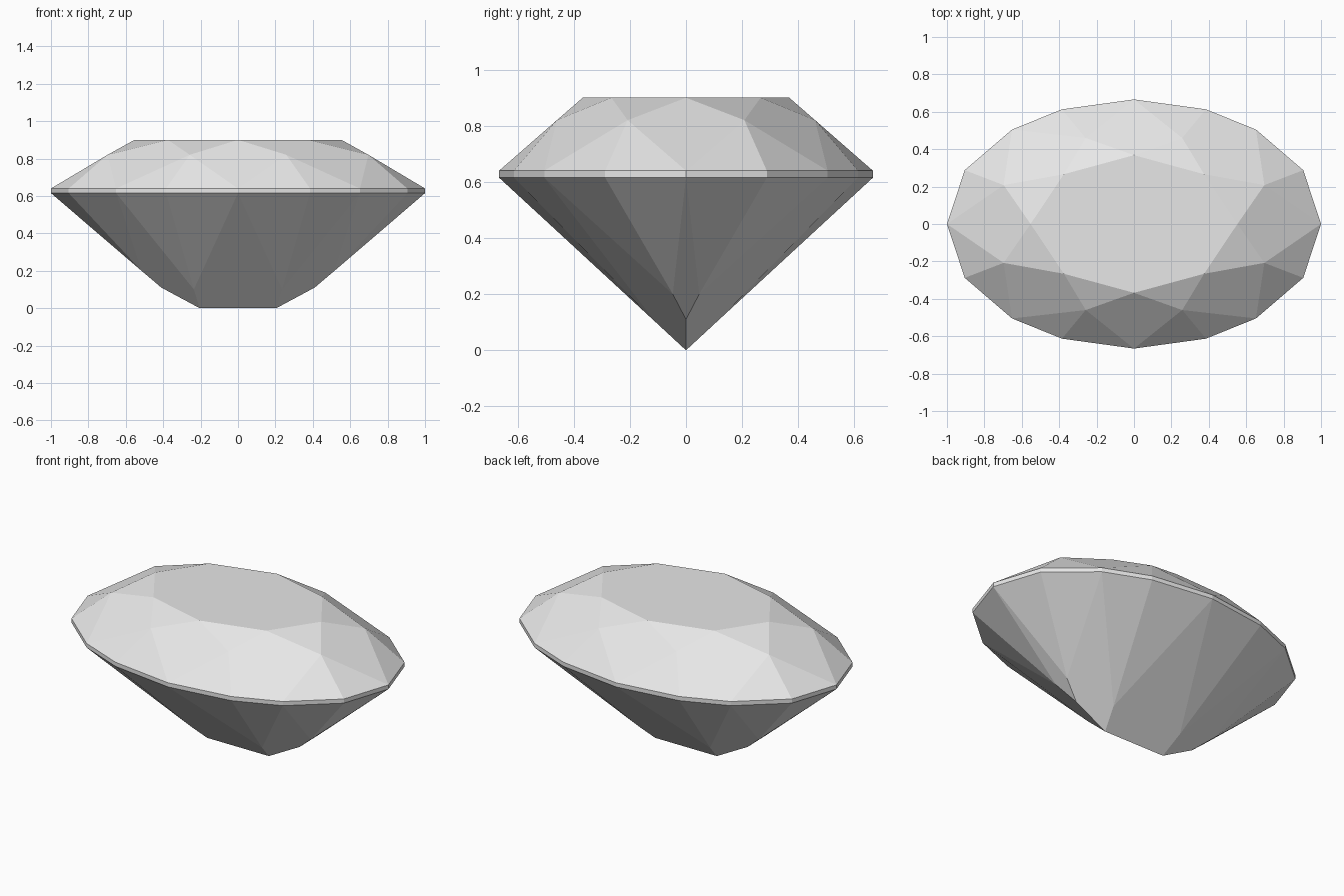
import bpy, bmesh

cube = bpy.data.objects.get("Cube")
if cube:
    bpy.data.objects.remove(cube, do_unlink=True)

mat = bpy.data.materials.new("pale_grey")
mat.use_nodes = True
GREY = (0.8, 0.8, 0.8, 1)
mat.diffuse_color = GREY
mat.node_tree.nodes["Principled BSDF"].inputs["Base Color"].default_value = GREY


def ring(bm, quarter, z):
    """Mirror the points of one quarter into a full counter-clockwise ring."""
    pts = list(quarter)
    pts += [(-x, y) for x, y in reversed(quarter) if x > 0]
    pts += [(x, -y) for x, y in reversed(pts) if y > 0]
    return [bm.verts.new((x, y, z)) for x, y in pts]


bm = bmesh.new()
GIRDLE = [(1, 0), (0.905, 0.288), (0.652, 0.505), (0.385, 0.613), (0, 0.666)]
table = ring(bm, [(0.553, 0), (0.375, 0.266), (0, 0.368)], 0.9)
star = ring(bm, [(0.697, 0.208), (0.258, 0.46)], 0.82)
upper = ring(bm, GIRDLE, 0.64)
lower = ring(bm, GIRDLE, 0.615)

# Table and girdle band
bm.faces.new(table)
for i in range(16):
    j = (i + 1) % 16
    bm.faces.new((lower[i], lower[j], upper[j], upper[i]))

# Crown: star triangles, kites and girdle triangles
for i in range(8):
    j = (i + 1) % 8
    a, b, c = upper[2 * i], upper[2 * i + 1], upper[2 * j]
    bm.faces.new((table[i], star[i], table[j]))
    bm.faces.new((table[i], star[i - 1], a, star[i]))
    bm.faces.new((star[i], a, b))
    bm.faces.new((star[i], b, c))

# Pavilion: narrow facets meeting in a keel
end_low = ring(bm, [(0.516, 0.047)], 0.2)
side_low = ring(bm, [(0.236, 0.108)], 0.1)
shoulder = [bm.verts.new((s * 0.41, 0, 0.11)) for s in (1, -1)]
keel = [bm.verts.new((s * 0.205, 0, 0)) for s in (1, -1)]

for q in range(4):
    tip = [end_low[q], side_low[q]]
    if q % 2:
        tip.reverse()
    for k, t in enumerate(tip):
        g = 4 * q + 2 * k
        bm.faces.new((lower[g], t, lower[g + 1]))
        bm.faces.new((lower[g + 1], t, lower[(g + 2) % 16]))
    s = 0 if q in (0, 3) else 1
    bm.faces.new((lower[4 * q + 2], end_low[q], shoulder[s], keel[s], side_low[q]))

bm.faces.new((lower[0], end_low[3], shoulder[0], end_low[0]))
bm.faces.new((lower[8], end_low[1], shoulder[1], end_low[2]))
bm.faces.new((lower[4], side_low[0], keel[0], keel[1], side_low[1]))
bm.faces.new((lower[12], side_low[2], keel[1], keel[0], side_low[3]))

bmesh.ops.recalc_face_normals(bm, faces=bm.faces)
mesh = bpy.data.meshes.new("oval_gemstone")
bm.to_mesh(mesh)
bm.free()
mesh.materials.append(mat)
gem = bpy.data.objects.new("oval_gemstone", mesh)
bpy.context.collection.objects.link(gem)
